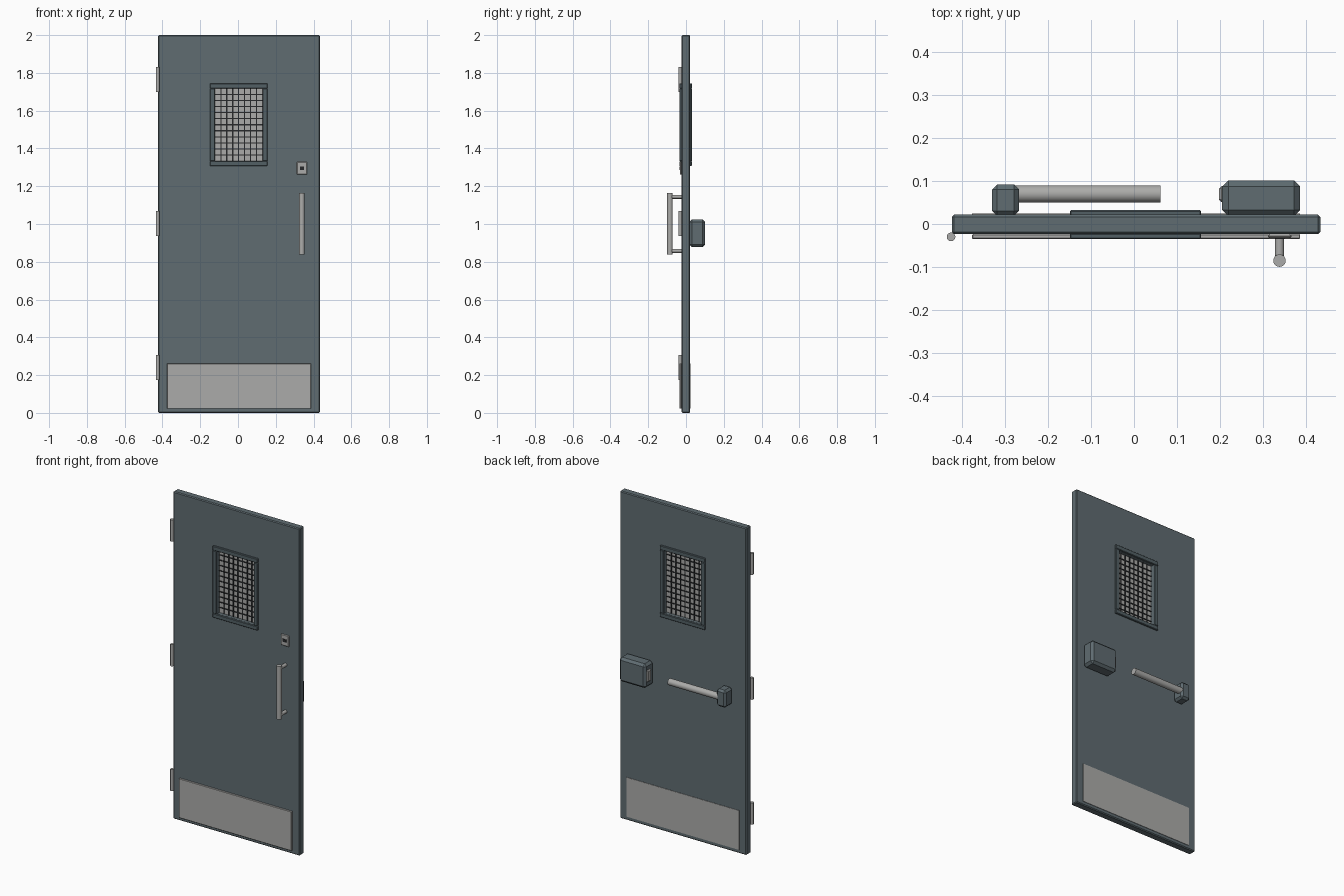
import bpy, math
from mathutils import Vector

if "Cube" in bpy.data.objects:
    bpy.data.objects.remove(bpy.data.objects["Cube"])


def material(name, rgb):
    m = bpy.data.materials.new(name)
    m.diffuse_color = (*rgb, 1)
    m.use_nodes = True
    m.node_tree.nodes["Principled BSDF"].inputs["Base Color"].default_value = m.diffuse_color
    return m


SLATE = material("slate paint", (0.115, 0.150, 0.166))
DARK = material("dark slate trim", (0.085, 0.115, 0.128))
STEEL = material("brushed steel", (0.41, 0.41, 0.40))
BLACK = material("dark wire", (0.02, 0.022, 0.024))


def box(name, x, y, z, mat, bevel=0.0):
    """Box from (min, max) ranges, with optional chamfered edges."""
    bpy.ops.mesh.primitive_cube_add(size=1)
    ob = bpy.context.object
    ob.name = name
    c = [(r[0] + r[1]) / 2 for r in (x, y, z)]
    d = [r[1] - r[0] for r in (x, y, z)]
    for v in ob.data.vertices:
        v.co = Vector([c[i] + v.co[i] * d[i] for i in range(3)])
    ob.data.materials.append(mat)
    if bevel:
        b = ob.modifiers.new("chamfer", 'BEVEL')
        b.width, b.segments = bevel, 1
    return ob


def rod(name, a, b, r, mat, sides=20):
    """Smooth cylinder between two points."""
    a, b = Vector(a), Vector(b)
    bpy.ops.mesh.primitive_cylinder_add(vertices=sides, radius=r, depth=(b - a).length,
                                        location=(a + b) / 2)
    ob = bpy.context.object
    ob.name = name
    ob.rotation_euler = (b - a).to_track_quat('Z', 'Y').to_euler()
    ob.data.materials.append(mat)
    bpy.ops.object.shade_smooth_by_angle(angle=math.radians(40))
    return ob


F, B = -0.0235, 0.0215                 # front and back faces of the door
WX0, WX1, WZ0, WZ1 = -0.122, 0.129, 1.333, 1.718   # window opening

# Door slab with a window opening
door = box("door_slab", (-0.423, 0.433), (F, B), (0, 2), SLATE, 0.005)
cutter = box("window_cutter", (WX0, WX1), (-0.2, 0.2), (WZ0, WZ1), SLATE)
cut = door.modifiers.new("window", 'BOOLEAN')
cut.operation, cut.object, cut.solver = 'DIFFERENCE', cutter, 'EXACT'
bpy.context.view_layer.objects.active = door
for m in list(door.modifiers):
    bpy.ops.object.modifier_apply(modifier=m.name)
bpy.data.objects.remove(cutter)

# Window frame on both faces
for side, y in (("front", (-0.035, F + 0.002)), ("back", (B - 0.002, 0.032))):
    for end, z in (("top", (WZ1, 1.745)), ("bottom", (1.307, WZ0))):
        box(f"window_frame_{side}_{end}", (-0.149, 0.156), y, z, DARK, 0.003)
    for end, x in (("left", (-0.149, WX0)), ("right", (WX1, 0.156))):
        box(f"window_frame_{side}_{end}", x, y, (WZ0, WZ1), DARK, 0.003)

# Pane with wire mesh showing on both sides
box("window_pane", (WX0, WX1), (-0.004, 0.002), (WZ0, WZ1), STEEL)
COLS, ROWS, W = 8, 12, 0.003
for i in range(1, COLS):
    x = WX0 + (WX1 - WX0) * i / COLS
    box(f"mesh_wire_vertical_{i}", (x - W, x + W), (-0.008, 0.006), (WZ0, WZ1), BLACK)
for i in range(1, ROWS):
    z = WZ0 + (WZ1 - WZ0) * i / ROWS
    box(f"mesh_wire_horizontal_{i}", (WX0, WX1), (-0.0075, 0.0055), (z - W, z + W), BLACK)

# Kick plates
box("kick_plate_front", (-0.376, 0.386), (-0.035, F), (0.022, 0.262), STEEL, 0.002)
box("kick_plate_back", (-0.376, 0.386), (B - 0.003, B + 0.0025), (0.022, 0.262), STEEL)

# Hinge knuckles
for i, z in enumerate((0.24, 1.003, 1.766)):
    rod(f"hinge_{i + 1}", (-0.425, -0.030, z - 0.066), (-0.425, -0.030, z + 0.066), 0.010, STEEL)

# Lock plate and keyhole
box("lock_plate", (0.311, 0.366), (-0.033, F), (1.261, 1.330), STEEL, 0.004)
box("keyhole", (0.327, 0.350), (-0.035, -0.03), (1.286, 1.304), BLACK)

# Front pull handle
rod("pull_handle", (0.338, -0.085, 0.838), (0.338, -0.085, 1.163), 0.0145, STEEL)
for end, z in (("lower", 0.858), ("upper", 1.144)):
    rod(f"handle_post_{end}", (0.338, F + 0.002, z), (0.338, -0.085, z), 0.0105, STEEL)

# Back exit device: lock case, end bracket and push bar
Z = 0.951
box("lock_case", (0.205, 0.386), (B - 0.003, 0.101), (Z - 0.074, Z + 0.074), SLATE, 0.014)
box("lock_case_plug", (0.197, 0.215), (0.051, 0.088), (Z - 0.036, Z + 0.036), STEEL, 0.006)
box("end_bracket", (-0.330, -0.267), (B - 0.003, 0.092), (Z - 0.053, Z + 0.053), SLATE, 0.012)
rod("push_bar", (-0.28, 0.070, Z), (0.062, 0.070, Z), 0.020, STEEL, 24)
